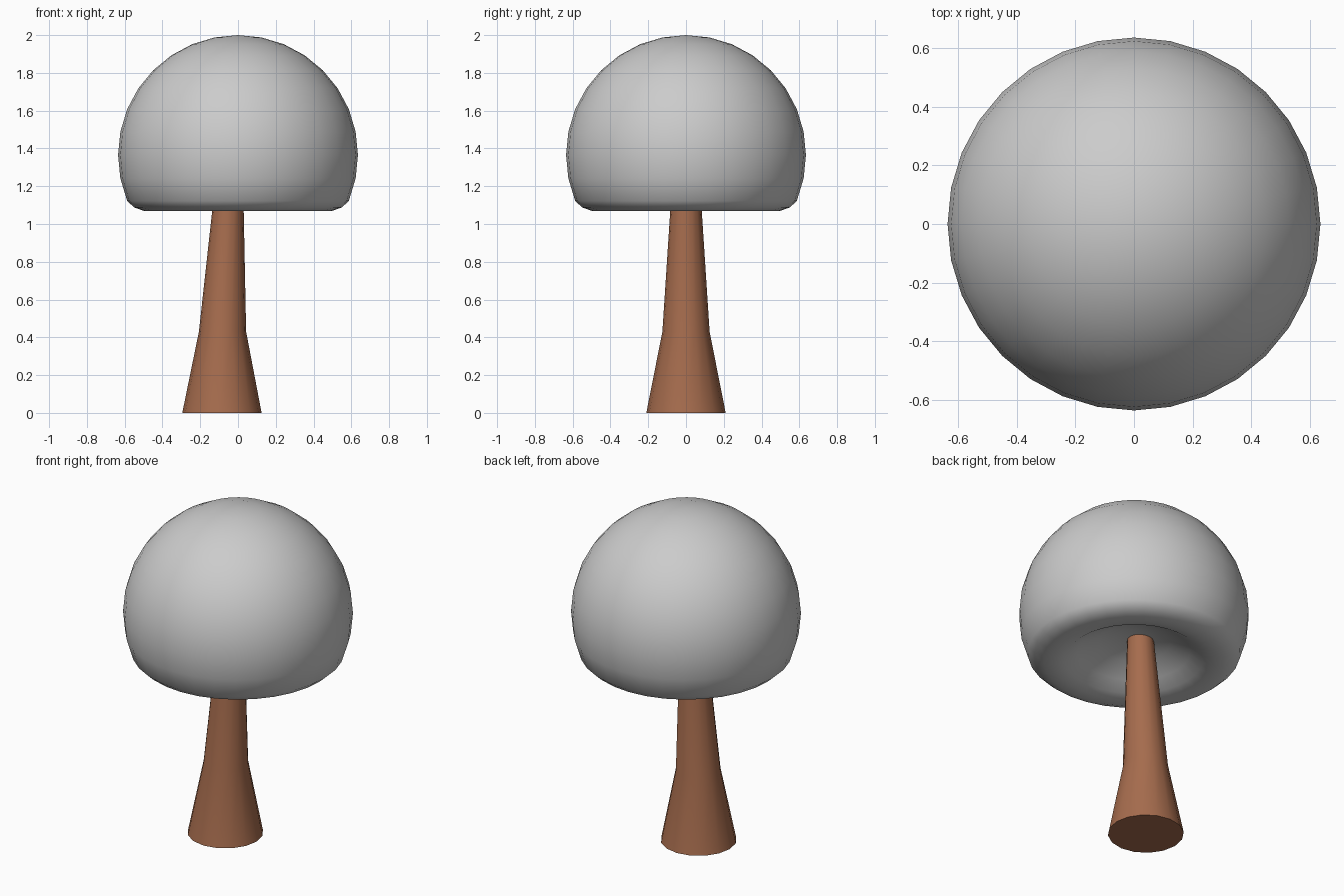
import bpy, bmesh
from math import cos, sin, pi, radians

if "Cube" in bpy.data.objects:
    bpy.data.objects.remove(bpy.data.objects["Cube"])


def loft(name, rings, sides, cap_start, cap_end):
    """Stack rings (centre_x, radius, z); a zero radius makes a pole."""
    bm = bmesh.new()
    loops = []
    for cx, r, z in rings:
        if r == 0:
            loops.append([bm.verts.new((cx, 0, z))] * sides)
        else:
            loops.append([bm.verts.new((cx + r * cos(2 * pi * i / sides),
                                        r * sin(2 * pi * i / sides), z))
                          for i in range(sides)])
    for a, b in zip(loops, loops[1:]):
        for i in range(sides):
            j = (i + 1) % sides
            bm.faces.new(dict.fromkeys((a[i], a[j], b[j], b[i])))
    if cap_start:
        bm.faces.new(loops[0][::-1])
    if cap_end:
        bm.faces.new(loops[-1])
    bmesh.ops.recalc_face_normals(bm, faces=bm.faces)
    mesh = bpy.data.meshes.new(name)
    bm.to_mesh(mesh)
    bm.free()
    obj = bpy.data.objects.new(name, mesh)
    bpy.context.collection.objects.link(obj)
    bpy.ops.object.select_all(action='DESELECT')
    obj.select_set(True)
    bpy.context.view_layer.objects.active = obj
    bpy.ops.object.shade_smooth_by_angle(angle=radians(50))
    return obj


# Crown: sphere above, rounded lower rim, hollow dished underside
R, CZ = 0.635, 1.365
underside = [(0, 1.22), (0.10, 1.21), (0.20, 1.185), (0.31, 1.128),
             (0.38, 1.083), (0.44, 1.07), (0.50, 1.07), (0.55, 1.088)]
dome = [(R * cos(a), CZ + R * sin(a))
        for a in (k * pi / 16 for k in range(-2, 8))]
profile = underside + dome + [(0, CZ + R)]
loft("crown", [(0, r, z) for r, z in profile], 32, False, False)

# Trunk: flared base, leaning slightly as it tapers into the crown
trunk = loft("trunk", [(-0.085, 0.21, 0), (-0.082, 0.125, 0.43),
                       (-0.046, 0.073, 1.23)], 16, True, True)
bark = bpy.data.materials.new("bark")
bark.diffuse_color = (0.38, 0.15, 0.075, 1)
bark.use_nodes = True
bark.node_tree.nodes["Principled BSDF"].inputs["Base Color"].default_value = bark.diffuse_color
trunk.data.materials.append(bark)
